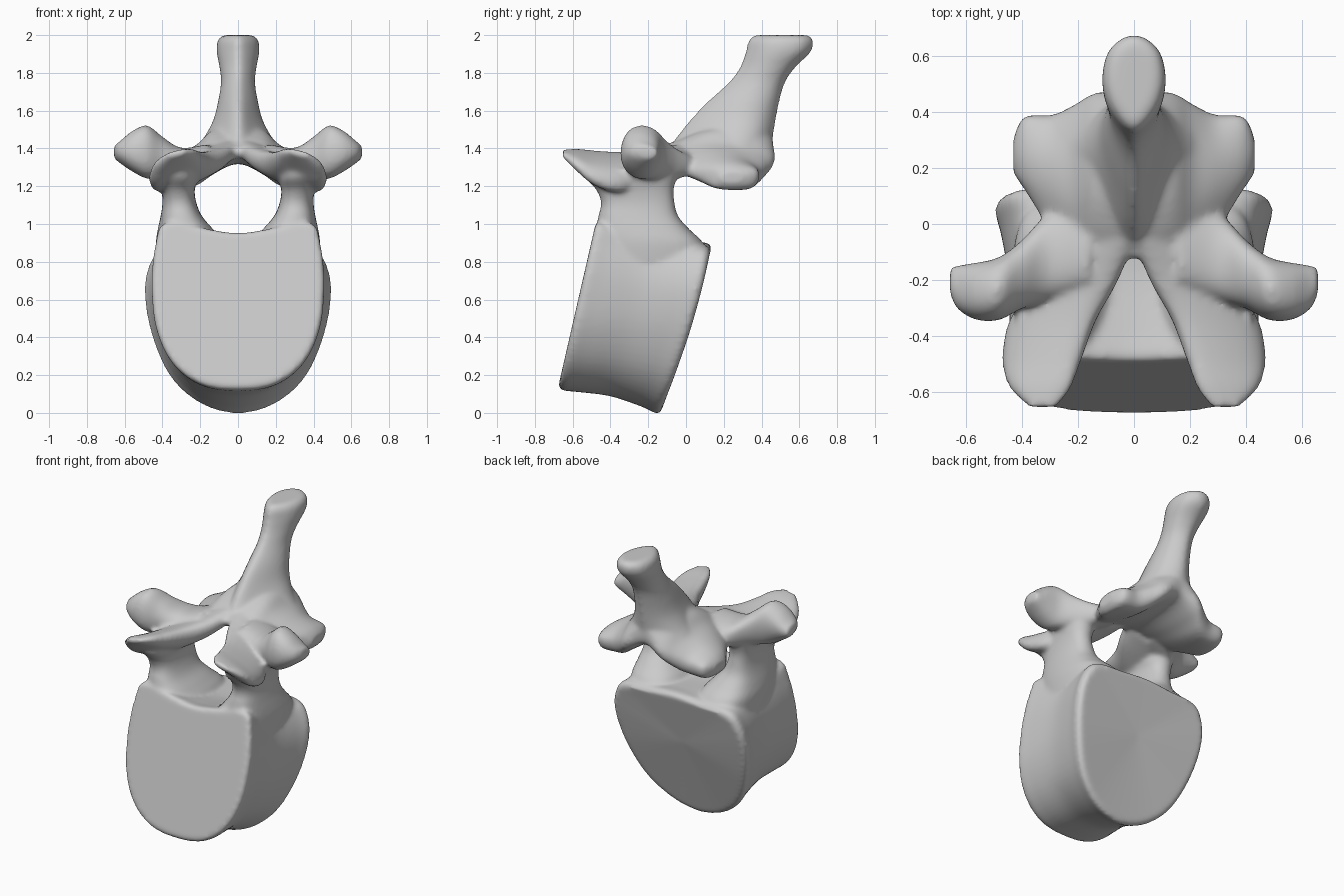
import bpy, bmesh, math
from mathutils import Vector

if "Cube" in bpy.data.objects:
    bpy.data.objects.remove(bpy.data.objects["Cube"])

bm = bmesh.new()


def catmull(p0, p1, p2, p3, t):
    return 0.5 * (2 * p1 + (p2 - p0) * t + (2 * p0 - 5 * p1 + 4 * p2 - p3) * t * t
                  + (3 * p1 - p0 - 3 * p2 + p3) * t ** 3)


def smooth_ring(pts, n=5):
    """Closed smooth curve through the control points."""
    k = len(pts)
    return [catmull(pts[i - 1], pts[i], pts[(i + 1) % k], pts[(i + 2) % k], j / n)
            for i in range(k) for j in range(n)]


def loft(rings, side=1, n=5):
    """Closed skin over the rings, smoothed around and along; side=-1 mirrors in x."""
    rings = [smooth_ring([Vector(p) for p in r]) for r in rings]
    fine = []
    for i in range(len(rings) - 1):
        a, d = rings[max(i - 1, 0)], rings[min(i + 2, len(rings) - 1)]
        for j in range(n):
            fine.append([catmull(*q, j / n) for q in zip(a, rings[i], rings[i + 1], d)])
    fine.append(rings[-1])
    vs = [[bm.verts.new((p.x * side, p.y, p.z)) for p in r] for r in fine]
    m = len(vs[0])
    faces = [bm.faces.new((a[i], a[(i + 1) % m], b[(i + 1) % m], b[i]))
             for a, b in zip(vs, vs[1:]) for i in range(m)]
    for r in (vs[0], vs[-1]):
        c = bm.verts.new(sum((v.co for v in r), Vector()) / m)
        faces += [bm.faces.new((r[i], r[(i + 1) % m], c)) for i in range(m)]
    bmesh.ops.recalc_face_normals(bm, faces=faces)


def oval(c, u, v, e=0.8):
    """Rounded-box section with half axes u and v."""
    c, u, v = Vector(c), Vector(u), Vector(v)
    out = []
    for i in range(12):
        a = math.tau * i / 12
        cs, sn = math.cos(a), math.sin(a)
        out.append(c + u * math.copysign(abs(cs) ** e, cs) + v * math.copysign(abs(sn) ** e, sn))
    return out


# Body: front and back outlines (x, z) lofted along y with a waist
front = [(0, .125), (.2, .155), (.35, .27), (.435, .46), (.455, .7), (.435, .9),
         (.39, 1.01), (.2, .985), (0, .955)]
back = [(0, -.01), (.2, .045), (.36, .19), (.46, .42), (.497, .65), (.46, .80),
        (.38, .87), (.2, .885), (0, .90)]
body = []
for t, scale in ((0, .96), (.04, 1), (.2, .97), (.5, .93), (.8, .965), (.95, 1), (1, .95)):
    half = []
    for (xf, zf), (xb, zb) in zip(front, back):
        yf = -.675 + .22 * (zf - .13)
        yb = -.125 + .285 * zb + .025 * math.sin(math.pi * max(zb, 0) / .95)
        z = zf + (zb - zf) * t
        half.append(((xf + (xb - xf) * t) * scale, yf + (yb - yf) * t, .5 + (z - .5) * scale))
    body.append(half + [(-x, y, z) for x, y, z in half[-2:0:-1]])
loft(body)

# Paired parts
for side in (1, -1):
    # Pedicle: z, inner x, outer x, front y, back y
    loft([oval(((a + b) / 2, (f + k) / 2, z), ((b - a) / 2, 0, 0), (0, (k - f) / 2, 0))
          for z, a, b, f, k in ((.8, .08, .43, -.47, .11), (.9, .08, .435, -.475, .09),
                                (.97, .13, .425, -.475, .02), (1.04, .19, .41, -.465, -.04),
                                (1.11, .22, .40, -.45, -.06), (1.18, .23, .405, -.475, -.065),
                                (1.24, .215, .42, -.53, -.05), (1.29, .23, .42, -.55, -.03))], side)

    # Upper articular plate: centre, half width, tilt, half thickness
    loft([oval(c, (w, 0, -tilt), (0, 0, h))
          for c, w, tilt, h in (((.325, -.655, 1.375), .05, .01, .015),
                                ((.335, -.58, 1.34), .112, .035, .042),
                                ((.328, -.48, 1.295), .142, .055, .068),
                                ((.288, -.34, 1.275), .155, .06, .08),
                                ((.20, -.2, 1.31), .145, .045, .07),
                                ((.12, -.06, 1.36), .12, .04, .06))], side)

    # Transverse process: x, y range, z range
    loft([oval((x, (y0 + y1) / 2, (z0 + z1) / 2), (0, (y1 - y0) / 2, -.02),
               (0, .02, (z1 - z0) / 2), .9)
          for x, y0, y1, z0, z1 in ((.16, -.22, .08, 1.29, 1.42), (.30, -.27, .04, 1.24, 1.40),
                                    (.4, -.30, -.06, 1.24, 1.46), (.48, -.34, -.12, 1.24, 1.52),
                                    (.56, -.34, -.14, 1.28, 1.49), (.63, -.30, -.15, 1.33, 1.43),
                                    (.657, -.24, -.16, 1.355, 1.41))], side)

# Lamina and lower articular processes: (y, z) sections at x
lam = [
    (0, [(-.13, 1.38), (.1, 1.5), (.4, 1.53), (.46, 1.42), (.4, 1.34), (.1, 1.32)]),
    (.13, [(-.12, 1.36), (.1, 1.49), (.35, 1.48), (.468, 1.36), (.4, 1.27), (.1, 1.28)]),
    (.21, [(-.1, 1.33), (.08, 1.42), (.3, 1.41), (.425, 1.32), (.36, 1.21), (.08, 1.25)]),
    (.29, [(-.04, 1.29), (.1, 1.37), (.26, 1.37), (.385, 1.29), (.34, 1.19), (.1, 1.22)]),
    (.39, [(.125, 1.27), (.16, 1.31), (.26, 1.32), (.38, 1.28), (.34, 1.19), (.15, 1.19)]),
    (.43, [(.18, 1.25), (.21, 1.27), (.26, 1.28), (.31, 1.26), (.28, 1.22), (.2, 1.22)]),
]
lam = [(-x, s) for x, s in lam[:0:-1]] + lam
loft([[(x, y, z) for y, z in s] for x, s in lam])

# Spinous process: z, front y, back y, half width of a teardrop section
spine = []
for z, f, k, w in ((1.35, -.11, .43, .25), (1.40, -.09, .45, .225), (1.46, -.05, .46, .178),
                   (1.55, .02, .475, .13), (1.65, .115, .495, .105), (1.75, .225, .525, .09),
                   (1.83, .285, .58, .098), (1.91, .315, .66, .113), (1.97, .33, .675, .108),
                   (2.0, .36, .65, .08)):
    n = k - f
    r = min(max((z - 1.5) / .4, 0), 1)
    half = [(0, f), ((.56 + .16 * r) * w, f + .22 * n), (w, f + (.58 - .05 * r) * n),
            (.78 * w, f + .85 * n), (0, k)]
    spine.append([(x, y, z) for x, y in half] + [(-x, y, z) for x, y in half[-2:0:-1]])
loft(spine)

# Fuse all parts into one smooth bone
mesh = bpy.data.meshes.new("vertebra")
bm.to_mesh(mesh)
bm.free()
bone = bpy.data.objects.new("vertebra", mesh)
bpy.context.collection.objects.link(bone)
rm = bone.modifiers.new("fuse", 'REMESH')
rm.mode = 'VOXEL'
rm.voxel_size = 0.013
rm.use_smooth_shade = True
sm = bone.modifiers.new("soften", 'SMOOTH')
sm.factor = 0.5
sm.iterations = 10
